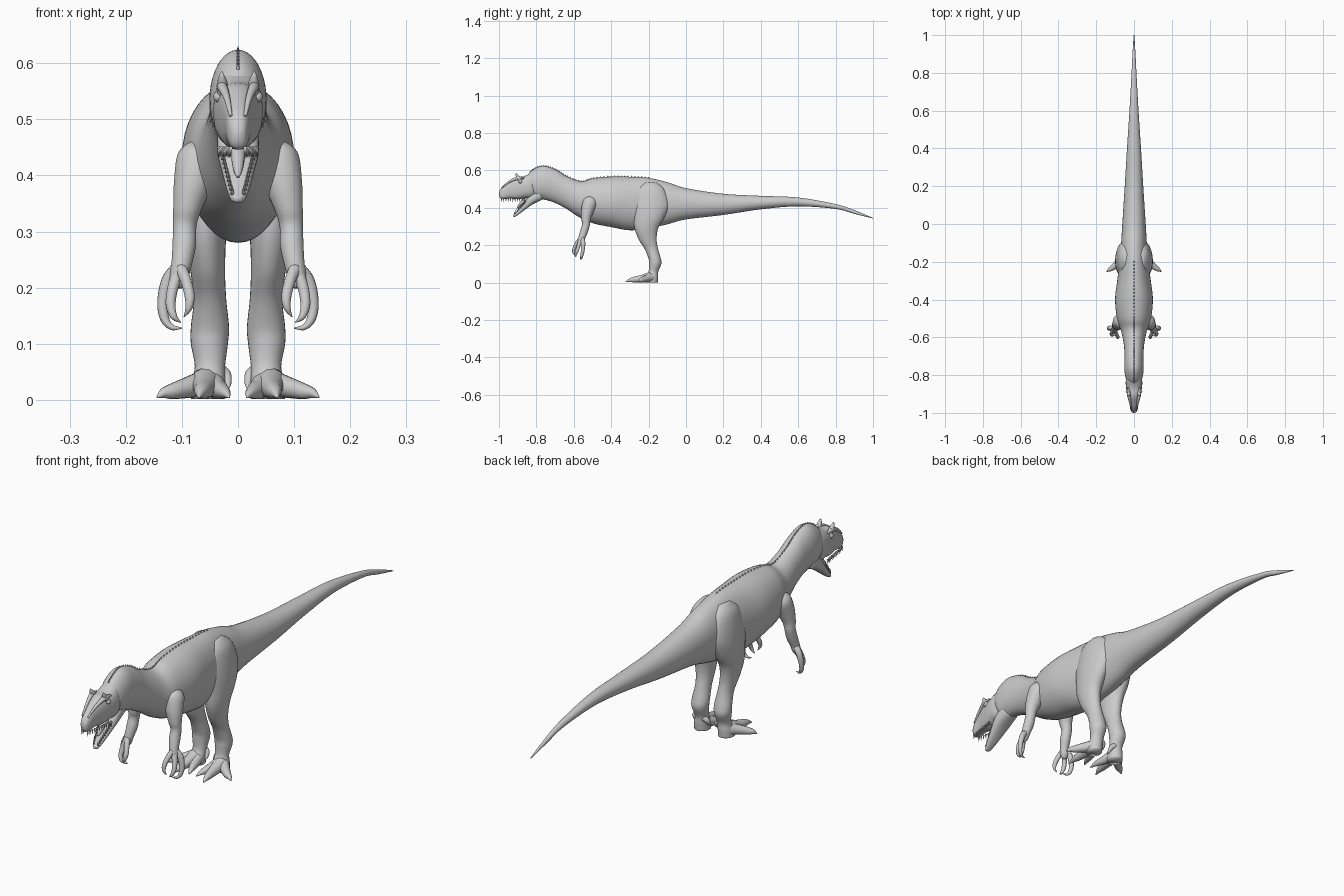
import bpy, bmesh
from math import sin, cos, pi, copysign
from mathutils import Vector as V, Matrix


def spline(rows, t):
    """Catmull-Rom point on a list of equal-length number rows, t in 0..len-1."""
    i = min(int(t), len(rows) - 2)
    f = t - i
    g = lambda k: rows[max(0, min(len(rows) - 1, k))]
    return [0.5 * (2 * b + (c - a) * f + (2 * a - 5 * b + 4 * c - d) * f * f
                   + (3 * b - a - 3 * c + d) * f ** 3)
            for a, b, c, d in zip(g(i - 1), g(i), g(i + 1), g(i + 2))]


def finish(name, bm, mirror=False):
    bmesh.ops.recalc_face_normals(bm, faces=bm.faces)
    me = bpy.data.meshes.new(name)
    bm.to_mesh(me)
    bm.free()
    for p in me.polygons:
        p.use_smooth = True
    ob = bpy.data.objects.new(name, me)
    bpy.context.collection.objects.link(ob)
    if mirror:
        ob.modifiers.new("mirror", 'MIRROR').use_mirror_merge = False
    return ob


def add_loft(bm, rows, sides=28, steps=6, power=2.0):
    """Skin through rows of (centre, half axis a, half axis b)."""
    rings = []
    for k in range((len(rows) - 1) * steps + 1):
        r = spline(rows, k / steps)
        c, a, b = V(r[:3]), V(r[3:6]), V(r[6:9])
        ring = []
        for j in range(sides):
            ca, sa = cos(2 * pi * j / sides), sin(2 * pi * j / sides)
            u = copysign(abs(ca) ** (2 / power), ca)
            w = copysign(abs(sa) ** (2 / power), sa)
            ring.append(bm.verts.new(c + a * u + b * w))
        rings.append(ring)
    for p, q in zip(rings, rings[1:]):
        for j in range(sides):
            n = (j + 1) % sides
            bm.faces.new((p[j], p[n], q[n], q[j]))
    bm.faces.new(rings[0])
    bm.faces.new(rings[-1])


def profile_rows(pts):
    """Rows from (top y, top z, bottom y, bottom z, half width)."""
    return [((0, (a + c) / 2, (b + d) / 2, 0, (a - c) / 2, (b - d) / 2, w, 0, 0))
            for a, b, c, d, w in pts]


def tube_rows(pts):
    """Rows from (x, y, z, radius), sections square to the path."""
    rows, a = [], None
    P = [V(p[:3]) for p in pts]
    for i, p in enumerate(pts):
        d = (P[min(i + 1, len(P) - 1)] - P[max(i - 1, 0)]).normalized()
        if a is None:
            a = d.orthogonal()
        a = (a - d * a.dot(d)).normalized()
        rows.append((*P[i], *(a * p[3]), *(d.cross(a) * p[3])))
    return rows


def loft(name, rows, mirror=False, **kw):
    bm = bmesh.new()
    add_loft(bm, rows, **kw)
    return finish(name, bm, mirror)


def tubes(name, paths, mirror=True, sides=12, steps=5):
    bm = bmesh.new()
    for p in paths:
        add_loft(bm, tube_rows(p), sides, steps)
    return finish(name, bm, mirror)


# body from tail tip to the back of the skull
body = profile_rows([
    (1.0, .346, 1.0, .343, .002), (.9, .388, .9, .368, .008), (.8, .42, .8, .394, .013),
    (.6, .455, .6, .408, .024), (.4, .464, .4, .392, .037), (.2, .475, .2, .362, .049),
    (0, .505, 0, .338, .062), (-.1, .537, -.1, .312, .068), (-.2, .56, -.2, .29, .075),
    (-.3, .566, -.3, .28, .089), (-.4, .567, -.4, .297, .1), (-.5, .557, -.5, .318, .09),
    (-.56, .541, -.575, .352, .068), (-.64, .57, -.635, .392, .054),
    (-.7, .606, -.7, .426, .05), (-.765, .624, -.755, .443, .051),
    (-.82, .602, -.8, .448, .046), (-.855, .565, -.83, .47, .03)])
loft("body", body, sides=40)

# skull with open mouth below
loft("skull", profile_rows([
    (-.79, .59, -.79, .47, .03), (-.83, .583, -.825, .452, .043), (-.87, .568, -.862, .452, .042),
    (-.91, .562, -.9, .446, .034), (-.95, .538, -.94, .45, .025), (-.98, .514, -.975, .446, .02),
    (-.996, .492, -.99, .449, .014), (-1.0, .476, -.997, .458, .006)]), power=2.5)

# lower jaw
loft("lower_jaw", profile_rows([
    (-.79, .505, -.765, .445, .036), (-.835, .468, -.815, .421, .037), (-.865, .427, -.855, .394, .029),
    (-.893, .394, -.89, .368, .021), (-.914, .371, -.912, .353, .014),
    (-.924, .362, -.922, .352, .006)]), power=2.5)
tubes("tongue", [[(0, -.83, .46, .014), (0, -.865, .438, .013), (0, -.89, .412, .009),
                  (0, -.902, .398, .003)]], mirror=False)

# teeth along both jaws
bm = bmesh.new()
for (p, q, n, size) in ((V((.034, -.865, .452)), V((.013, -.987, .452)), 11, -.02),
                        (V((.026, -.86, .428)), V((.01, -.917, .366)), 9, .015)):
    for i in range(n):
        c = p.lerp(q, i / (n - 1)) + V((0, 0, size / 2))
        flip = Matrix.Rotation(pi if size < 0 else 0.4, 4, 'X')
        bmesh.ops.create_cone(bm, cap_ends=True, segments=6, radius1=.004, radius2=.0004,
                              depth=abs(size), matrix=Matrix.Translation(c) @ flip)
finish("teeth", bm, True)

# brow horns with ridges down the snout
tubes("brow_horns", [
    [(.026, -.885, .545, .012), (.028, -.9, .566, .009), (.029, -.907, .578, .005), (.029, -.909, .585, .001)],
    [(.032, -.865, .558, .003), (.029, -.9, .559, .009), (.02, -.945, .539, .006), (.013, -.985, .507, .003)]])

# eyes
bm = bmesh.new()
bmesh.ops.create_uvsphere(bm, u_segments=16, v_segments=10, radius=.01,
                          matrix=Matrix.Translation((.034, -.885, .54)))
finish("eyes", bm, True)

# row of small scutes down the spine
bm = bmesh.new()
for i in range(46):
    r = spline(body, 8 + 8.2 * i / 45)
    top = V(r[:3]) + V(r[3:6])
    bmesh.ops.create_cone(bm, cap_ends=True, segments=8, radius1=.008, radius2=.001, depth=.012,
                          matrix=Matrix.Translation(top) @ Matrix.Diagonal((.5, 1, 1, 1)))
finish("back_scutes", bm)

# hind legs: (x, y, z, half width, half depth)
loft("hind_leg", [(x, y, z, 0, d, 0, w, 0, 0) for x, y, z, w, d in [
    (.035, -.19, .535, .02, .03), (.043, -.19, .5, .038, .075), (.05, -.188, .42, .046, .098),
    (.057, -.198, .35, .043, .083), (.058, -.212, .29, .037, .063), (.054, -.205, .23, .031, .048),
    (.05, -.185, .18, .029, .036), (.05, -.168, .13, .034, .033), (.051, -.165, .1, .033, .033),
    (.05, -.174, .06, .027, .026), (.053, -.183, .03, .03, .034), (.054, -.185, .002, .03, .034)]],
    mirror=True, steps=5)

# feet: outer, middle and inner toes plus the small raised toe
tubes("toes", [
    [(.055, -.178, .03, .026), (.09, -.212, .022, .019), (.118, -.235, .015, .014),
     (.133, -.244, .012, .009), (.144, -.252, .005, .002)],
    [(.058, -.19, .03, .028), (.06, -.24, .021, .02), (.064, -.28, .016, .015),
     (.067, -.303, .012, .009), (.07, -.322, .005, .002)],
    [(.048, -.19, .028, .024), (.036, -.225, .019, .018), (.027, -.255, .015, .013),
     (.021, -.275, .011, .008), (.016, -.292, .005, .002)],
    [(.036, -.165, .055, .013), (.022, -.168, .045, .01), (.018, -.176, .032, .007),
     (.017, -.186, .02, .001)]])

# fore limbs
tubes("arm", [[(.06, -.5, .455, .02), (.07, -.512, .43, .038), (.081, -.527, .385, .034),
               (.091, -.535, .34, .025), (.095, -.535, .31, .021), (.096, -.545, .275, .021),
               (.101, -.557, .24, .018), (.106, -.562, .215, .016), (.108, -.565, .2, .008)]], sides=20)

# three clawed fingers on each hand
tubes("fingers", [
    [(.105, -.555, .238, .012), (.125, -.55, .212, .012), (.134, -.552, .172, .01),
     (.13, -.557, .143, .008), (.117, -.562, .129, .005), (.1, -.566, .128, .001)],
    [(.105, -.562, .23, .012), (.116, -.573, .2, .01), (.12, -.583, .17, .009),
     (.114, -.59, .148, .006), (.102, -.588, .138, .001)],
    [(.102, -.566, .235, .011), (.092, -.585, .21, .01), (.086, -.598, .183, .009),
     (.088, -.602, .163, .006), (.096, -.598, .148, .001)]])
